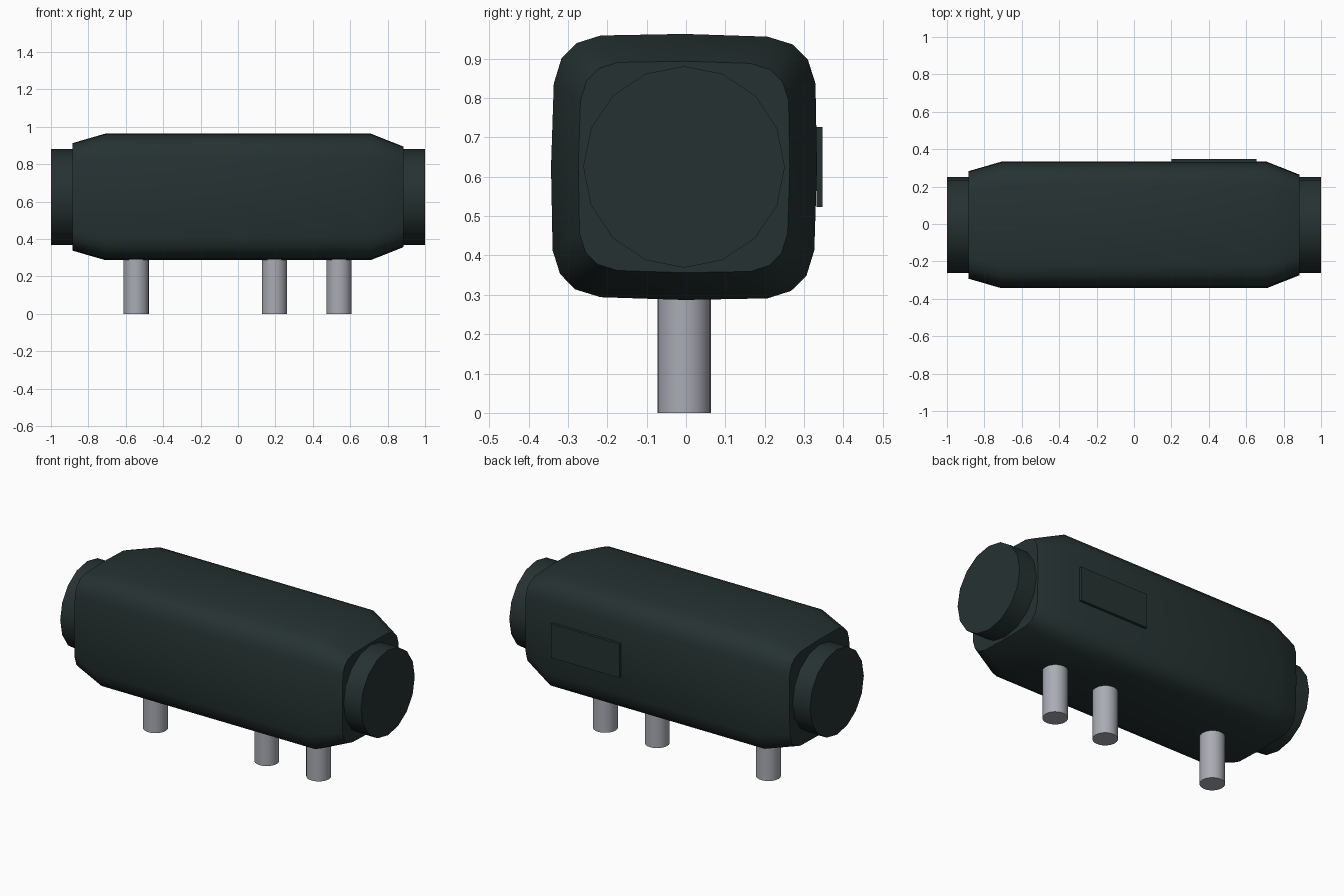
import bpy
import bmesh
import math
from mathutils import Vector, Matrix

cube = bpy.data.objects.get("Cube")
if cube:
    bpy.data.objects.remove(cube, do_unlink=True)

CENTRE_Y, CENTRE_Z = -0.005, 0.625


def material(name, rgb):
    m = bpy.data.materials.new(name)
    m.use_nodes = True
    m.diffuse_color = (*rgb, 1)
    m.node_tree.nodes["Principled BSDF"].inputs["Base Color"].default_value = (*rgb, 1)
    return m


dark_green = material("dark green plastic", (0.019, 0.031, 0.031))
metal = material("grey metal", (0.40, 0.41, 0.46))


def finish(name, bm, mat):
    bmesh.ops.recalc_face_normals(bm, faces=bm.faces)
    mesh = bpy.data.meshes.new(name)
    bm.to_mesh(mesh)
    bm.free()
    mesh.materials.append(mat)
    obj = bpy.data.objects.new(name, mesh)
    bpy.context.collection.objects.link(obj)
    bpy.ops.object.select_all(action="DESELECT")
    obj.select_set(True)
    bpy.context.view_layer.objects.active = obj
    bpy.ops.object.shade_smooth_by_angle(angle=math.radians(30))
    return obj


def cylinder(name, start, end, radius, sides, mat):
    start, end = Vector(start), Vector(end)
    axis = end - start
    turn = Matrix.Rotation(math.pi / 2, 4, "Y") if abs(axis.x) > abs(axis.z) else Matrix()
    bm = bmesh.new()
    bmesh.ops.create_cone(bm, cap_ends=True, segments=sides, radius1=radius, radius2=radius,
                          depth=axis.length, matrix=Matrix.Translation((start + end) / 2) @ turn)
    return finish(name, bm, mat)


# Rounded square body, lofted along x with tapered ends
quarter = [(0, 0.338), (0.212, 0.331), (0.277, 0.311), (0.315, 0.272), (0.334, 0.212)]
section = []
for k in range(4):
    rot = Matrix.Rotation(-k * math.pi / 2, 2)
    section += [rot @ Vector(p) for p in quarter]

bm = bmesh.new()
rings = []
for x, scale in [(-0.885, 0.85), (-0.71, 1), (0.71, 1), (0.885, 0.795)]:
    rings.append([bm.verts.new((x, CENTRE_Y + p.x * scale, CENTRE_Z + p.y * scale))
                  for p in section])
for a, b in zip(rings, rings[1:]):
    for i in range(len(a)):
        j = (i + 1) % len(a)
        bm.faces.new((a[i], a[j], b[j], b[i]))
bm.faces.new(rings[0])
bm.faces.new(rings[-1])
finish("body", bm, dark_green)

# Round end caps
for side, name in [(1, "left_end_cap"), (-1, "right_end_cap")]:
    cylinder(name, (side * 0.86, CENTRE_Y, CENTRE_Z), (side, CENTRE_Y, CENTRE_Z),
             0.256, 16, dark_green)

# Pins under the body
for i, x in enumerate((-0.545, 0.195, 0.54)):
    cylinder(f"pin_{i + 1}", (x, CENTRE_Y, 0), (x, CENTRE_Y, 0.32), 0.068, 24, metal)

# Thin label plate on the back
bm = bmesh.new()
bmesh.ops.create_cube(bm, size=1, matrix=Matrix.Translation((0.428, 0.339, 0.625))
                      @ Matrix.Diagonal((0.455, 0.016, 0.204, 1)))
finish("back_plate", bm, dark_green)
